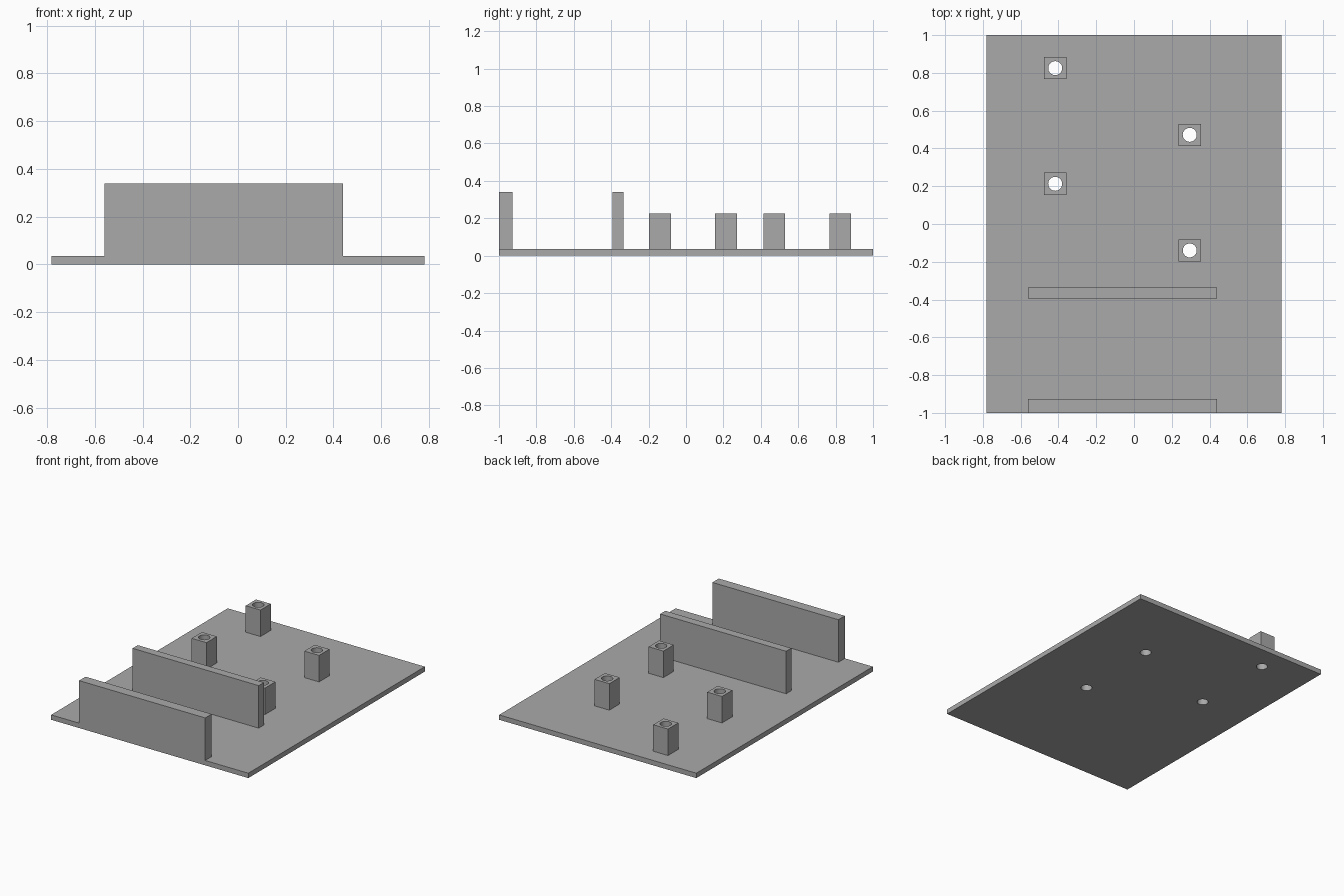
import bpy

if "Cube" in bpy.data.objects:
    bpy.data.objects.remove(bpy.data.objects["Cube"], do_unlink=True)

# Single plain grey plastic
grey = bpy.data.materials.new("light_grey")
grey.use_nodes = True
colour = (0.4, 0.4, 0.4, 1)
grey.diffuse_color = colour
grey.node_tree.nodes["Principled BSDF"].inputs["Base Color"].default_value = colour

BASE_T, HALF_W = 0.035, 0.782
POST_W, POST_TOP, HOLE_R = 0.117, 0.225, 0.037
WALL_TOP = 0.34


def box(name, x0, x1, y0, y1, z0, z1):
    bpy.ops.mesh.primitive_cube_add(
        size=1, location=((x0 + x1) / 2, (y0 + y1) / 2, (z0 + z1) / 2))
    ob = bpy.context.object
    ob.name = name
    ob.scale = (x1 - x0, y1 - y0, z1 - z0)
    bpy.ops.object.transform_apply(location=False, rotation=False, scale=True)
    ob.data.materials.append(grey)
    return ob


def drill(ob, x, y):
    """Cut a round vertical hole right through an object."""
    bpy.ops.mesh.primitive_cylinder_add(
        vertices=32, radius=HOLE_R, depth=1, location=(x, y, 0))
    cutter = bpy.context.object
    cutter.hide_render = True
    cutter.data.materials.append(grey)
    bpy.context.view_layer.objects.active = ob
    mod = ob.modifiers.new("hole", "BOOLEAN")
    mod.operation, mod.solver, mod.object = "DIFFERENCE", "EXACT", cutter
    bpy.ops.object.modifier_apply(modifier=mod.name)
    bpy.data.objects.remove(cutter, do_unlink=True)


def smooth(ob):
    bpy.ops.object.select_all(action="DESELECT")
    ob.select_set(True)
    bpy.context.view_layer.objects.active = ob
    bpy.ops.object.shade_smooth_by_angle()


# Base plate
base = box("base_plate", -HALF_W, HALF_W, -1, 1, 0, BASE_T)

# Drilled square mounting posts, in two staggered pairs
posts = {
    "right_back_post": (-0.417, 0.825),
    "right_front_post": (-0.417, 0.213),
    "left_back_post": (0.295, 0.472),
    "left_front_post": (0.295, -0.14),
}
h = POST_W / 2
for name, (x, y) in posts.items():
    post = box(name, x - h, x + h, y - h, y + h, BASE_T, POST_TOP)
    drill(post, x, y)
    drill(base, x, y)
    smooth(post)
smooth(base)

# Upright walls
box("front_wall", -0.56, 0.44, -1, -0.927, BASE_T, WALL_TOP)
box("inner_wall", -0.56, 0.44, -0.394, -0.335, BASE_T, WALL_TOP)
